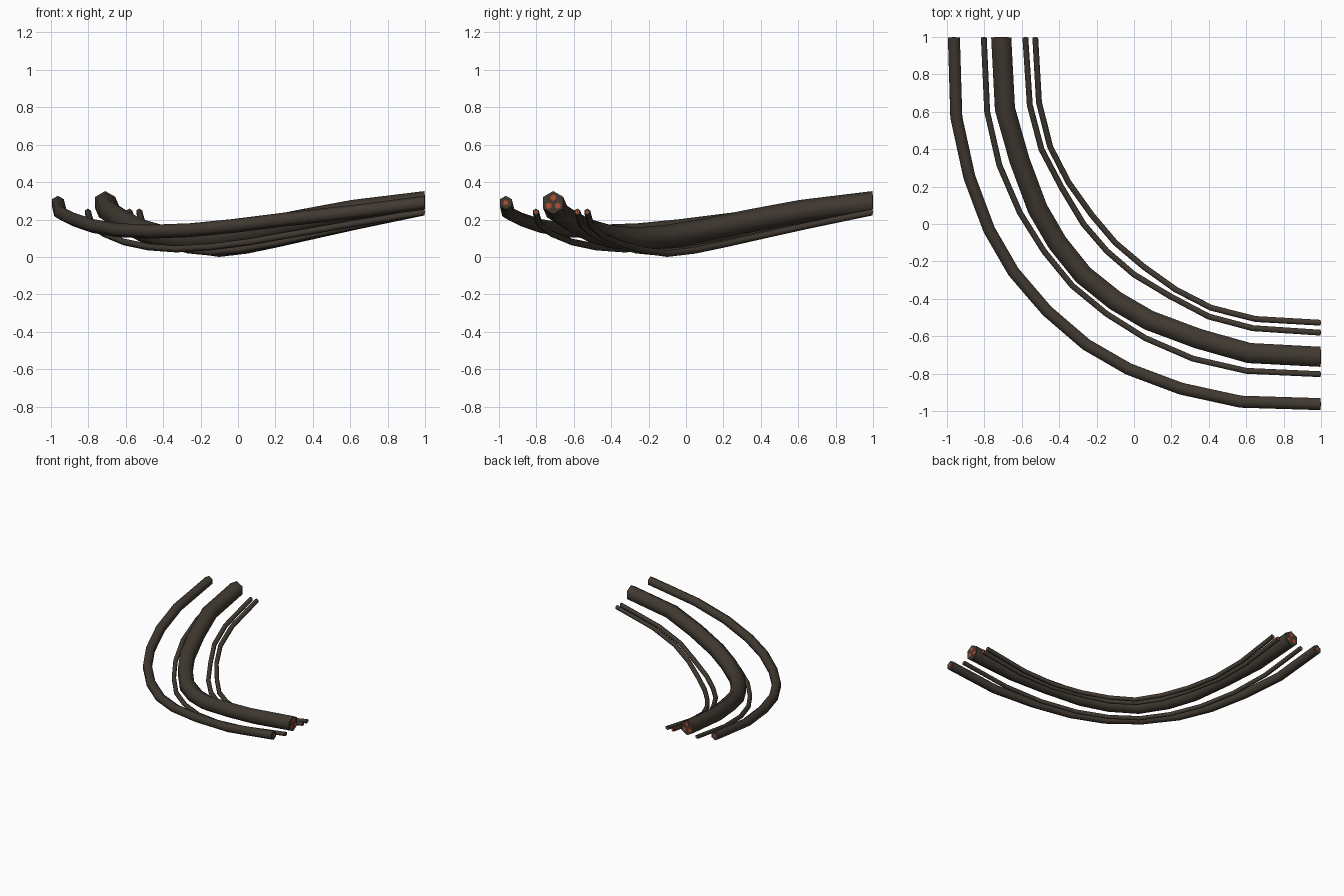
import bpy, bmesh, math
from mathutils import Vector

if "Cube" in bpy.data.objects:
    bpy.data.objects.remove(bpy.data.objects["Cube"])


def material(name, rgb):
    m = bpy.data.materials.new(name)
    m.diffuse_color = (*rgb, 1)
    m.use_nodes = True
    m.node_tree.nodes["Principled BSDF"].inputs["Base Color"].default_value = m.diffuse_color
    return m


RUBBER = material("dark brown rubber", (0.052, 0.041, 0.031))
COPPER = material("copper", (0.45, 0.075, 0.03))
UP = Vector((0, 0, 1))


def finish(name, bm, mat):
    bmesh.ops.recalc_face_normals(bm, faces=bm.faces)
    me = bpy.data.meshes.new(name)
    bm.to_mesh(me)
    bm.free()
    me.materials.append(mat)
    ob = bpy.data.objects.new(name, me)
    bpy.context.collection.objects.link(ob)
    return ob


def ring(bm, centre, side, up, r, sides=6):
    return [bm.verts.new(centre + r * (math.sin(a) * side + math.cos(a) * up))
            for a in (2 * math.pi * i / sides for i in range(sides))]


def loft(bm, rings):
    for a, b in zip(rings, rings[1:]):
        n = len(a)
        for i in range(n):
            bm.faces.new((a[i], a[(i + 1) % n], b[(i + 1) % n], b[i]))
    bm.faces.new(rings[0])
    bm.faces.new(rings[-1])


def cable(name, half, middle, r, cores, core_r):
    """Half path runs from the back end; the rest mirrors it across x = y."""
    pts = [Vector(p) for p in half]
    if middle:
        pts.append(Vector(middle))
    pts += [Vector((y, x, z)) for x, y, z in reversed(half)]

    # Hexagonal sheath with mitred bends
    bm = bmesh.new()
    rings = []
    last = len(pts) - 1
    for i, p in enumerate(pts):
        if i == 0:
            t = Vector((0, -1, 0))
        elif i == last:
            t = Vector((1, 0, 0))
        else:
            t = (pts[i + 1] - p).normalized() + (p - pts[i - 1]).normalized()
        side = t.cross(UP).normalized()
        up = UP if i in (0, last) else side.cross(t).normalized()
        rings.append(ring(bm, p, side, up, r))
    loft(bm, rings)
    ob = finish(name, bm, RUBBER)
    bpy.context.view_layer.objects.active = ob
    ob.select_set(True)
    bpy.ops.object.shade_smooth_by_angle(angle=math.radians(65))
    ob.select_set(False)

    # Copper cores showing on both cut ends
    bm = bmesh.new()
    for end, out, side in ((pts[0], Vector((0, 1, 0)), Vector((1, 0, 0))),
                           (pts[-1], Vector((1, 0, 0)), Vector((0, 1, 0)))):
        for s, u in cores:
            c = end + side * s + UP * u
            loft(bm, [ring(bm, c + out * d, side, UP, core_r)
                      for d in (-0.002, 0.002)])
    finish(name + "_cores", bm, COPPER)


E = 0.998
ONE = [(0, 0)]
THREE = [(0, 0.027), (-0.024, -0.016), (0.024, -0.016)]

cable("outer_cable",
      [(-0.963, E, 0.29), (-0.95, 0.57, 0.235), (-0.88, 0.25, 0.20),
       (-0.775, -0.03, 0.165), (-0.645, -0.255, 0.143)],
      (-0.465, -0.465, 0.135), 0.037, ONE, 0.014)
cable("main_cable",
      [(-0.71, E, 0.29), (-0.69, 0.615, 0.243), (-0.612, 0.34, 0.192),
       (-0.515, 0.08, 0.14), (-0.41, -0.1, 0.11)],
      (-0.272, -0.272, 0.095), 0.062, THREE, 0.017)
cable("outer_thin_cable",
      [(-0.803, E, 0.24), (-0.785, 0.6, 0.175), (-0.72, 0.315, 0.125),
       (-0.61, 0.06, 0.08), (-0.48, -0.147, 0.053)],
      (-0.33, -0.33, 0.042), 0.018, ONE, 0.009)
cable("inner_thin_cable",
      [(-0.581, E, 0.24), (-0.557, 0.635, 0.168), (-0.495, 0.4, 0.118),
       (-0.387, 0.195, 0.072), (-0.27, 0.0, 0.037)],
      (-0.145, -0.145, 0.025), 0.018, ONE, 0.009)
cable("innermost_thin_cable",
      [(-0.528, E, 0.24), (-0.508, 0.65, 0.168), (-0.448, 0.412, 0.115),
       (-0.35, 0.222, 0.072), (-0.227, 0.05, 0.036)],
      (-0.1, -0.1, 0.018), 0.018, ONE, 0.009)
